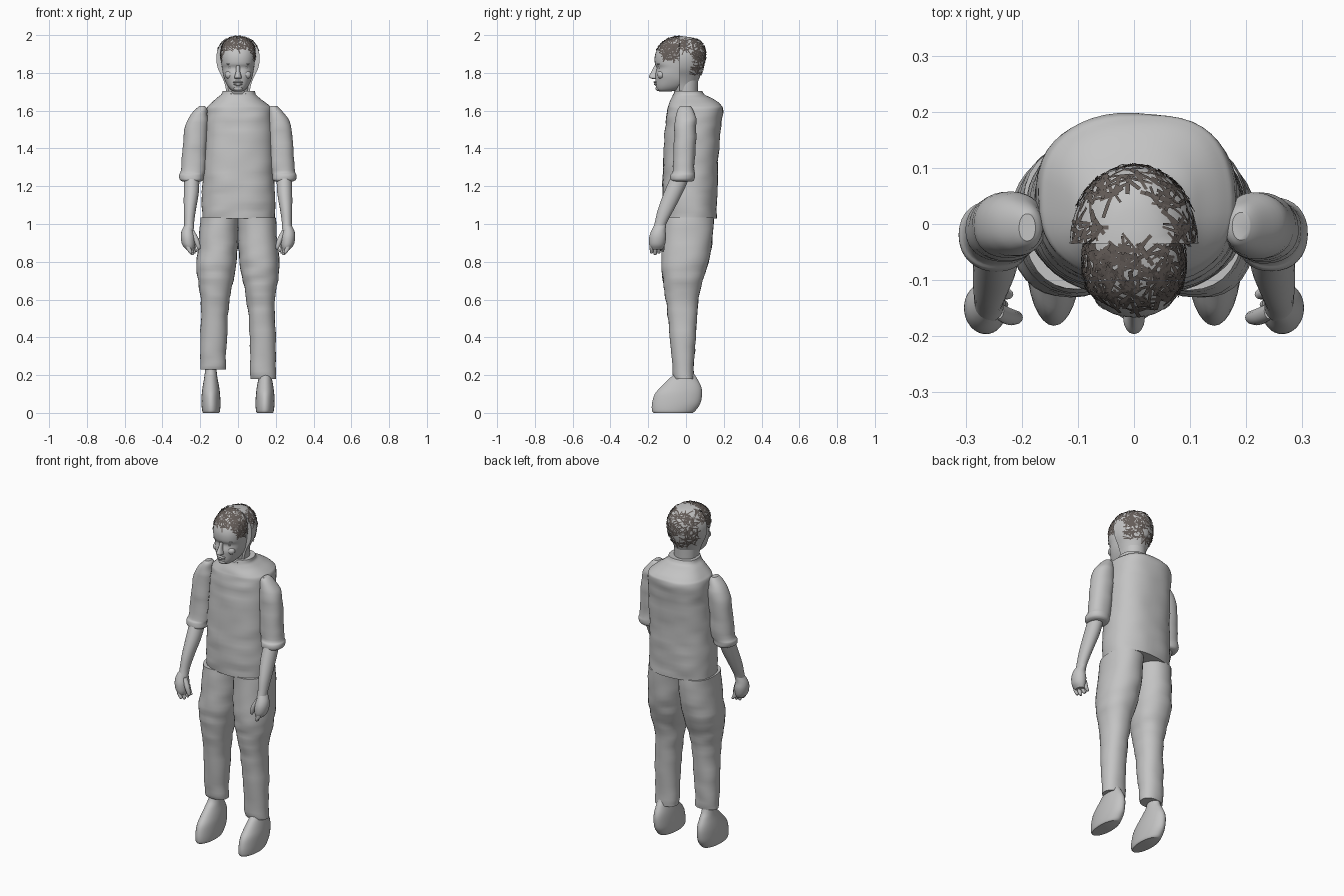
import bpy, bmesh, math, random
from mathutils import Vector, noise
from mathutils.bvhtree import BVHTree

random.seed(4)
cube = bpy.data.objects.get("Cube")
if cube:
    bpy.data.objects.remove(cube)


def material(name, colour):
    m = bpy.data.materials.new(name)
    m.use_nodes = True
    m.diffuse_color = colour
    m.node_tree.nodes["Principled BSDF"].inputs["Base Color"].default_value = colour
    return m


GREY = material("plain grey", (0.55, 0.55, 0.55, 1))
HAIR = material("dark brown hair", (0.13, 0.11, 0.1, 1))


def finish(bm, name, mat=GREY):
    me = bpy.data.meshes.new(name)
    bm.to_mesh(me)
    bm.free()
    me.materials.append(mat)
    ob = bpy.data.objects.new(name, me)
    bpy.context.collection.objects.link(ob)
    bpy.ops.object.select_all(action="DESELECT")
    ob.select_set(True)
    bpy.context.view_layer.objects.active = ob
    bpy.ops.object.shade_smooth_by_angle(angle=math.radians(40))
    return ob


def spline(a, b, c, d, t):
    return 0.5 * (2 * b + (c - a) * t + (2 * a - 5 * b + 4 * c - d) * t * t
                  + (3 * b - a - 3 * c + d) * t ** 3)


def loft(rings, side=1, power=2.0, count=32, steps=4, folds=0.0):
    """Skin smooth horizontal sections given as (z, x min, x max, y min, y max)."""
    rows, last = [], len(rings) - 1
    for i in range(last):
        near = [rings[max(0, min(last, i + k))] for k in (-1, 0, 1, 2)]
        rows += [[spline(*v, s / steps) for v in zip(*near)] for s in range(steps)]
    rows.append(rings[-1])
    bm, loops = bmesh.new(), []
    for z, xa, xb, ya, yb in rows:
        loop = []
        for k in range(count):
            c, s = math.cos(math.tau * k / count), math.sin(math.tau * k / count)
            px = math.copysign(abs(c) ** (2 / power), c)
            py = math.copysign(abs(s) ** (2 / power), s)
            p = Vector((side * ((xa + xb) + (xb - xa) * px) / 2,
                        ((ya + yb) + (yb - ya) * py) / 2, z))
            if folds:
                w = folds * noise.noise(Vector((p.x * 9, p.y * 9, p.z * 22)))
                p += Vector((c * side, s, 0)) * w
            loop.append(bm.verts.new(p))
        loops.append(loop)
    for a, b in zip(loops, loops[1:]):
        for k in range(count):
            n = (k + 1) % count
            bm.faces.new((a[k], a[n], b[n], b[k]))
    bm.faces.new(loops[0])
    bm.faces.new(loops[-1])
    bmesh.ops.recalc_face_normals(bm, faces=bm.faces)
    return bm


def even(rings):
    """Sections symmetric in x: (z, half width, y min, y max)."""
    return [(z, -w, w, a, b) for z, w, a, b in rings]


def blob(name, centre, size):
    bm = bmesh.new()
    bmesh.ops.create_uvsphere(bm, u_segments=16, v_segments=10, radius=1)
    for v in bm.verts:
        v.co = Vector(centre) + v.co * Vector(size)
    return finish(bm, name)


# Shirt with a notched collar
shirt = loft([(1.03, -.19, .195, -.12, .16), (1.15, -.19, .195, -.125, .165),
              (1.3, -.185, .19, -.122, .17), (1.5, -.175, .185, -.112, .185),
              (1.6, -.17, .18, -.1, .197), (1.63, -.155, .165, -.092, .185),
              (1.665, -.115, .12, -.075, .14), (1.685, -.092, .095, -.067, .098),
              (1.705, -.085, .088, -.065, .085)], power=2.4, count=48, steps=6, folds=.006)
for v in shirt.verts:
    if v.co.z > 1.69 and v.co.y < 0 and abs(v.co.x) < .04:
        v.co.z -= .04 * (1 - abs(v.co.x) / .04)
finish(shirt, "shirt")

# Trousers, the left leg hangs a little lower
for side, name, hem in ((-1, "right", .23), (1, "left", .18)):
    finish(loft([(hem, .065, .2, -.06, .04), (hem + .04, .065, .2, -.07, .042),
                 (.4, .06, .2, -.085, .052), (.55, .05, .195, -.1, .06),
                 (.65, .035, .203, -.115, .075), (.72, .02, .215, -.125, .095),
                 (.8, .008, .22, -.13, .12), (.9, 0, .21, -.125, .138),
                 (1.035, -.002, .2, -.118, .145)],
                side, 2.2, folds=.006), name + "_trouser_leg")
    finish(loft([(0, .1, .185, -.172, .035), (.012, .095, .19, -.18, .05),
                 (.05, .093, .193, -.18, .076), (.1, .095, .192, -.165, .085),
                 (.14, .1, .187, -.13, .08), (.18, .108, .18, -.09, .06),
                 (.21, .112, .176, -.06, .042), (.25, .115, .172, -.045, .03)],
                side), name + "_shoe")

# Arms
for side, name in ((-1, "right"), (1, "left")):
    finish(loft([(1.225, .195, .29, -.075, .03), (1.235, .182, .305, -.083, .04),
                 (1.26, .18, .31, -.082, .045), (1.285, .172, .303, -.07, .046),
                 (1.4, .165, .293, -.065, .052), (1.52, .16, .28, -.06, .055),
                 (1.57, .16, .258, -.055, .05), (1.61, .165, .22, -.042, .032),
                 (1.625, .175, .205, -.03, .02)], side, 2.2, folds=.006), name + "_sleeve")
    finish(loft([(.975, .232, .285, -.175, -.112), (1.01, .232, .285, -.165, -.1),
                 (1.08, .222, .287, -.148, -.062), (1.17, .207, .287, -.115, -.015),
                 (1.25, .205, .285, -.08, .02)], side), name + "_forearm")
    finish(loft([(.865, .235, .275, -.185, -.125), (.89, .228, .295, -.195, -.112),
                 (.93, .228, .303, -.195, -.105), (.965, .235, .298, -.183, -.108),
                 (1.0, .238, .28, -.165, -.105)], side), name + "_palm")
    # Fingers fan from front to back along the palm
    for f in range(4):
        x, y, tip = .268 - .009 * f, -.182 + .019 * f, .835 + .008 * abs(f - 1)
        finish(loft([(tip, x - .022, x - .012, y - .004, y + .004),
                     (tip + .008, x - .026, x - .006, y - .009, y + .009),
                     (.87, x - .02, x + .006, y - .01, y + .01),
                     (.91, x - .01, x + .012, y - .01, y + .01)], side, count=12),
               f"{name}_finger_{f + 1}")
    finish(loft([(.865, .203, .212, -.17, -.16), (.878, .198, .22, -.178, -.155),
                 (.92, .208, .238, -.18, -.15), (.965, .232, .255, -.17, -.14)],
                side, count=12), name + "_thumb")

# Neck and face
finish(loft(even([(1.62, .06, -.05, .06), (1.7, .064, -.058, .062),
                  (1.76, .066, -.07, .065)])), "neck")
face = finish(loft(even([(1.702, .022, -.14, -.08), (1.71, .038, -.153, -.04),
                         (1.73, .055, -.16, 0), (1.76, .07, -.162, .03),
                         (1.79, .079, -.163, .03), (1.825, .085, -.155, .03),
                         (1.85, .088, -.165, .03), (1.89, .09, -.165, .03),
                         (1.93, .087, -.15, .03), (1.96, .074, -.125, .02),
                         (1.982, .05, -.092, .01), (1.993, .015, -.055, -.02)]),
                   power=2.25), "face")
finish(loft(even([(1.768, .012, -.175, -.14), (1.773, .019, -.192, -.14),
                  (1.783, .018, -.196, -.14), (1.805, .012, -.184, -.14),
                  (1.84, .009, -.166, -.14)]), count=16), "nose")
blob("upper_lip", (0, -.16, 1.751), (.027, .012, .006))
blob("lower_lip", (0, -.158, 1.74), (.023, .012, .007))
blob("chin", (0, -.147, 1.718), (.024, .014, .014))
for side, name in ((-1, "right"), (1, "left")):
    blob(name + "_eye", (side * .036, -.139, 1.827), (.016, .01, .008))
    blob(name + "_brow", (side * .037, -.143, 1.847), (.026, .012, .006))
    blob(name + "_cheek", (side * .045, -.132, 1.79), (.025, .02, .022))

# Wider rear half of the head, cut flat across the front
EDGE = -.035
back = loft([(z, -w, w, 2 * EDGE - y, y) for z, w, y in
             ((1.7, .062, .045), (1.74, .07, .058), (1.78, .085, .074),
              (1.82, .105, .09), (1.86, .114, .1), (1.9, .113, .104),
              (1.935, .102, .098), (1.965, .08, .078), (1.985, .052, .04),
              (1.994, .015, -.015))])
bmesh.ops.bisect_plane(back, geom=back.verts[:] + back.edges[:] + back.faces[:],
                       plane_co=(0, EDGE, 0), plane_no=(0, -1, 0), clear_outer=True)
bmesh.ops.holes_fill(back, edges=[e for e in back.edges if e.is_boundary], sides=0)
bmesh.ops.recalc_face_normals(back, faces=back.faces)
back = finish(back, "back_of_head")


# Hair made of short bent strands lying on the head
def hair(name, scalp, wanted, amount):
    tree = BVHTree.FromPolygons([v.co for v in scalp.data.vertices],
                                [p.vertices[:] for p in scalp.data.polygons])
    bm = bmesh.new()
    centre = Vector((0, EDGE, 1.88))
    while amount:
        d = Vector([random.gauss(0, 1) for _ in range(3)]).normalized()
        spot, n, _, _ = tree.find_nearest(centre + d * .14)
        if not wanted(spot):
            continue
        amount -= 1
        along = n.orthogonal().normalized()
        along = along * math.cos(a := random.uniform(0, math.tau)) + n.cross(along) * math.sin(a)
        half, reach = random.uniform(.002, .004), random.uniform(.012, .028)
        row = []
        for t in (-1, 0, 1):
            p, q, _, _ = tree.find_nearest(spot + along * reach * t)
            across = q.cross(along).normalized() * half
            p = p + q * (.003 + .002 * t)
            p.z = min(p.z, 2)
            row.append((bm.verts.new(p - across), bm.verts.new(p + across)))
        for u, v in zip(row, row[1:]):
            bm.faces.new((u[0], u[1], v[1], v[0]))
    return finish(bm, name, HAIR)


hair("front_hair", face,
     lambda p: p.y < EDGE and p.z > 1.925 - .5 * max(0, abs(p.x) - .06) * 4, 330)
hair("back_hair", back,
     lambda p: p.y > .03 and 1.79 < p.z < 1.978, 260)
hair("side_hair", back,
     lambda p: EDGE < p.y < .03 and abs(p.x) > .06 and p.z > 1.915, 60)
